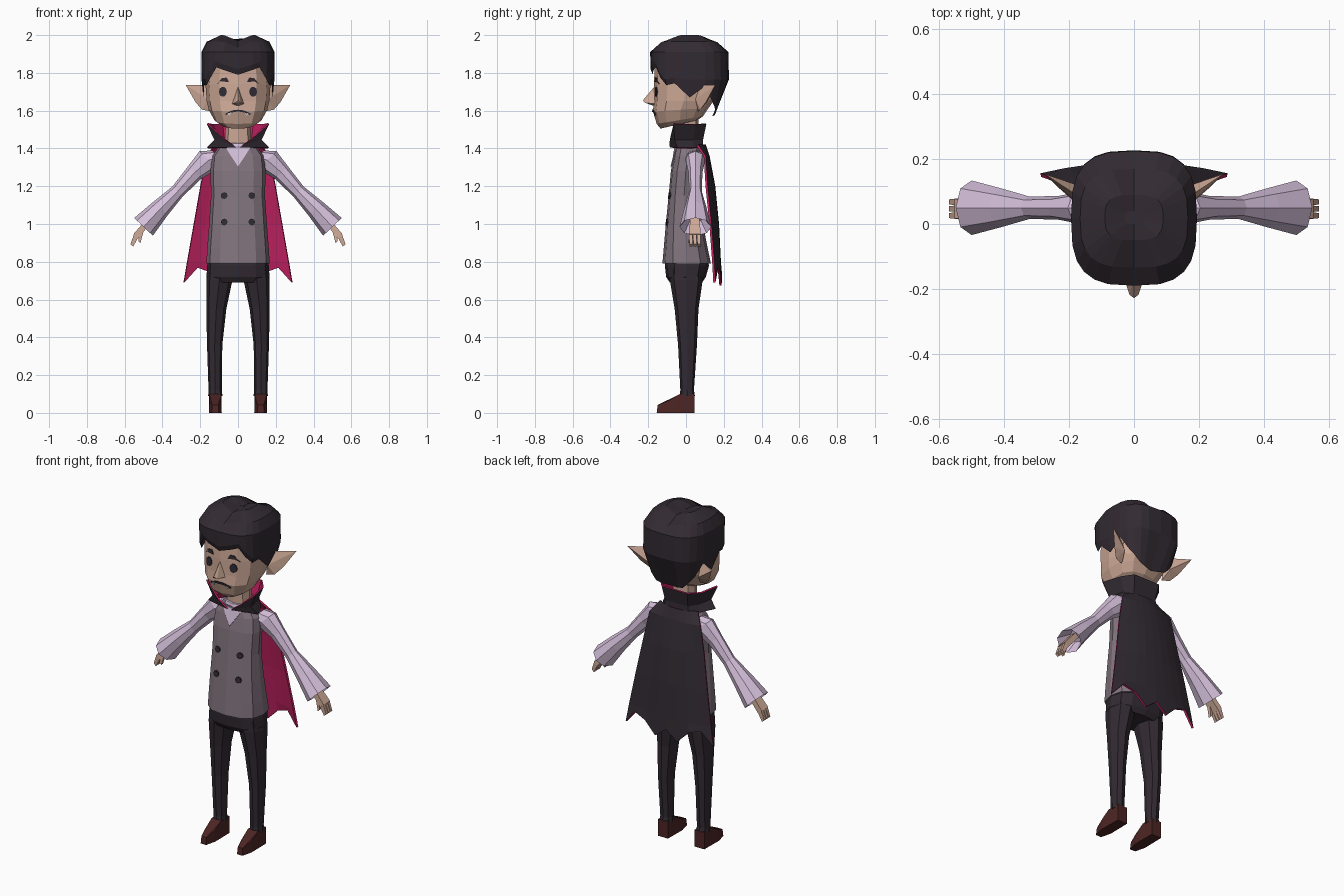
import bpy, bmesh, math
from mathutils import Vector
from mathutils.bvhtree import BVHTree

if "Cube" in bpy.data.objects:
    bpy.data.objects.remove(bpy.data.objects["Cube"])


def material(name, r, g, b):
    m = bpy.data.materials.new(name)
    m.diffuse_color = (r, g, b, 1)
    m.use_nodes = True
    m.node_tree.nodes["Principled BSDF"].inputs["Base Color"].default_value = m.diffuse_color
    return m


BLACK = material("charcoal cloth", 0.032, 0.024, 0.032)
CRIMSON = material("crimson lining", 0.52, 0.015, 0.115)
GREY = material("grey waistcoat", 0.225, 0.175, 0.21)
LILAC = material("lilac shirt", 0.66, 0.52, 0.70)
SKIN = material("skin", 0.62, 0.40, 0.31)
BROWN = material("brown leather", 0.075, 0.018, 0.018)
INK = material("dark button", 0.028, 0.024, 0.034)
WHITE = material("tooth white", 0.85, 0.82, 0.85)
trees = {}


def finish(name, bm, mats, mirror=False, recalc=True):
    if recalc:
        bmesh.ops.recalc_face_normals(bm, faces=bm.faces[:])
    trees[name] = BVHTree.FromBMesh(bm)
    me = bpy.data.meshes.new(name)
    bm.to_mesh(me)
    bm.free()
    ob = bpy.data.objects.new(name, me)
    bpy.context.collection.objects.link(ob)
    for m in mats:
        me.materials.append(m)
    if mirror:
        ob.modifiers.new("mirror", 'MIRROR').use_mirror_merge = False
    return ob


def spow(v, e):
    return math.copysign(abs(v) ** e, v)


def ring(z, rx, yf, yb, n=12, p=2.5, cx=0.0, tilt=0.0):
    """Horizontal rounded-box ring starting at the front; tilt raises the back."""
    pts = []
    for i in range(n):
        a = 2 * math.pi * i / n
        x = rx * spow(math.sin(a), 2 / p)
        t = (1 - spow(math.cos(a), 2 / p)) / 2
        pts.append((cx + x, yf + (yb - yf) * t, z + tilt * t))
    return pts


def loft(name, rings, mat, caps=(True, True), mirror=False):
    bm = bmesh.new()
    rows = [[bm.verts.new(p) for p in r] for r in rings]
    n = len(rows[0])
    for a, b in zip(rows, rows[1:]):
        for i in range(n):
            j = (i + 1) % n
            bm.faces.new((a[i], a[j], b[j], b[i]))
    if caps[0]:
        bm.faces.new(rows[0])
    if caps[1]:
        bm.faces.new(rows[-1])
    return finish(name, bm, [mat], mirror)


def hull(name, pts, mat, mirror=False):
    bm = bmesh.new()
    for p in pts:
        bm.verts.new(p)
    bmesh.ops.convex_hull(bm, input=bm.verts[:])
    bmesh.ops.dissolve_limit(bm, angle_limit=0.02, verts=bm.verts[:], edges=bm.edges[:])
    return finish(name, bm, [mat], mirror)


def plate(name, outline, target, mat, mirror=False, lift=0.006):
    """Thin detail projected from the front onto another part."""
    bm = bmesh.new()
    front, back = [], []
    for x, z in outline:
        y = trees[target].ray_cast(Vector((x, -1, z)), Vector((0, 1, 0)))[0].y
        front.append(bm.verts.new((x, y - lift, z)))
        back.append(bm.verts.new((x, y + 0.003, z)))
    bm.faces.new(front)
    for i in range(len(front)):
        j = (i + 1) % len(front)
        bm.faces.new((front[i], back[i], back[j], front[j]))
    return finish(name, bm, [mat], mirror)


def oval(cx, cz, rx, rz, n=10):
    return [(cx + rx * math.cos(2 * math.pi * i / n), cz + rz * math.sin(2 * math.pi * i / n)) for i in range(n)]


def lined_sheet(name, rows, thick):
    """Black cloth with crimson lining and rim; rows run downward, points run -x to +x."""
    bm = bmesh.new()
    g = [[bm.verts.new(p) for p in r] for r in rows]
    for a, b in zip(g, g[1:]):
        for i in range(len(a) - 1):
            bm.faces.new((a[i], a[i + 1], b[i + 1], b[i]))
    ob = finish(name, bm, [BLACK, CRIMSON], recalc=False)
    s = ob.modifiers.new("lining", 'SOLIDIFY')
    s.thickness, s.offset = thick, -1
    s.material_offset = s.material_offset_rim = 1
    return ob


# Shoes, legs and hips
hull("shoe", [(0.12 + s * w, y, z) for s in (-1, 1) for w, y, z in (
    (0.032, 0.045, 0), (0.032, 0.045, 0.10), (0.032, -0.032, 0.10), (0.034, -0.09, 0.0),
    (0.030, -0.09, 0.065), (0.018, -0.155, 0.0), (0.016, -0.15, 0.042))], BROWN, True)
loft("trouser_leg", [ring(z, (o - i) / 2, yf, yb, 8, 2.3, (o + i) / 2) for z, i, o, yf, yb in (
    (0.09, 0.082, 0.158, -0.033, 0.047), (0.12, 0.086, 0.156, -0.03, 0.042),
    (0.36, 0.083, 0.164, -0.042, 0.058), (0.55, 0.062, 0.168, -0.06, 0.066),
    (0.70, 0.030, 0.168, -0.085, 0.088), (0.76, 0.01, 0.160, -0.09, 0.09))], BLACK, mirror=True)
loft("hips", [ring(z, rx, yf, yb) for z, rx, yf, yb in (
    (0.69, 0.145, -0.085, 0.085), (0.72, 0.167, -0.105, 0.105),
    (0.78, 0.163, -0.112, 0.122), (0.82, 0.155, -0.105, 0.11))], BLACK)

# Waistcoat with shirt front and buttons
loft("waistcoat", [ring(z, rx, yf, yb) for z, rx, yf, yb in (
    (0.79, 0.168, -0.125, 0.132), (0.87, 0.163, -0.118, 0.115), (1.0, 0.153, -0.107, 0.09),
    (1.15, 0.143, -0.092, 0.072), (1.28, 0.146, -0.08, 0.078), (1.36, 0.138, -0.066, 0.088),
    (1.41, 0.10, -0.055, 0.088))], GREY)
plate("shirt_front", [(-0.065, 1.405), (0, 1.405), (0.065, 1.405), (0.034, 1.355), (0, 1.305), (-0.034, 1.355)],
      "waistcoat", LILAC)
for k, z in enumerate((1.15, 1.01)):
    plate(f"button_{k + 1}", oval(0.073, z, 0.018, 0.018, 8), "waistcoat", INK, True, 0.008)

# Sleeves: rings square to the arm direction, flaring to an open cuff
along = Vector((0.69, 0, -0.72)).normalized()
across = Vector((-along.z, 0, along.x))


def arm_ring(x, z, w, h, n=8):
    c = Vector((x, 0.05, z))
    return [c + across * w * math.cos(a) + Vector((0, h * math.sin(a), 0))
            for a in (2 * math.pi * i / n for i in range(n))]


loft("sleeve", [arm_ring(*s) for s in (
    (0.10, 1.355, 0.05, 0.052), (0.155, 1.338, 0.068, 0.052), (0.23, 1.272, 0.048, 0.037),
    (0.32, 1.172, 0.038, 0.034), (0.41, 1.082, 0.052, 0.06), (0.50, 0.985, 0.068, 0.084),
    (0.45, 1.035, 0.035, 0.04))], LILAC, mirror=True)

# Hands: palm, three fingers and thumb
def limb(name, p, q, w, h, w2, h2):
    hull(name, [Vector(c) + across * (s * a) + Vector((0, t * b, 0))
                for c, a, b in ((p, w, h), (q, w2, h2)) for s in (-1, 1) for t in (-1, 1)], SKIN, True)


limb("palm", (0.46, 0.047, 1.03), (0.542, 0.047, 0.935), 0.016, 0.024, 0.016, 0.031)
for k in range(3):
    y = 0.026 + 0.021 * k
    limb(f"finger_{k + 1}", (0.54, y, 0.937), (0.562, y, 0.887), 0.014, 0.0098, 0.010, 0.008)
limb("thumb", (0.51, 0.03, 0.965), (0.522, 0.022, 0.905), 0.012, 0.011, 0.008, 0.008)

# Neck and shirt collar
loft("neck", [ring(1.38, 0.07, -0.04, 0.065, 8), ring(1.57, 0.066, -0.045, 0.065, 8)], SKIN)
loft("shirt_collar", [ring(1.385, 0.085, -0.06, 0.075, 8, tilt=0.02), ring(1.425, 0.074, -0.05, 0.07, 8, tilt=0.03)],
     LILAC)

# Head, nose and ears
loft("head", [ring(z, rx, yf, yb, 12, 2.5, 0, t) for z, rx, yf, yb, t in (
    (1.505, 0.085, -0.135, 0.06, 0.045), (1.53, 0.125, -0.155, 0.09, 0.04),
    (1.595, 0.155, -0.175, 0.12, 0.02), (1.65, 0.166, -0.170, 0.145, 0),
    (1.74, 0.172, -0.170, 0.17, 0), (1.85, 0.165, -0.165, 0.17, 0))], SKIN)
hull("nose", [(0, -0.165, 1.73), (0.034, -0.155, 1.635), (-0.034, -0.155, 1.635), (0.014, -0.218, 1.642),
              (-0.014, -0.218, 1.642), (0, -0.228, 1.655), (0, -0.16, 1.622)], SKIN)
hull("ear", [(0.14, 0.065, 1.595), (0.158, 0.05, 1.66), (0.155, 0.075, 1.735), (0.277, 0.155, 1.736),
             (0.225, 0.105, 1.645), (0.19, 0.075, 1.605), (0.16, 0.115, 1.65)], SKIN, True)

# Face details
plate("eye", oval(0.08, 1.70, 0.021, 0.027), "head", INK, True)
plate("eyebrow", [(0.047, 1.752), (0.06, 1.775), (0.085, 1.773), (0.113, 1.74), (0.088, 1.754)], "head", BLACK, True)
xs = [-0.065 + 0.13 * i / 8 for i in range(9)]
arc = [(x, 1.605 - 4.5 * x * x) for x in xs]
plate("mouth", arc + [(x, z - 0.010) for x, z in reversed(arc)], "head", INK)
plate("fang", [(0.034, 1.592), (0.056, 1.585), (0.045, 1.572)], "head", WHITE, True)

# Hair: cap with jagged hairline and a shallow centre parting
N = 24
edge_z = [1.79, 1.815, 1.83, 1.775, 1.735, 1.745, 1.67, 1.73, 1.66, 1.62, 1.585, 1.575, 1.57]
low = []
for i, (x, y, _) in enumerate(ring(0, 0.193, -0.187, 0.227, N, 3)):
    k = min(i, N - i)
    s = 0.95 if k <= 7 else 0.95 - 0.075 * (k - 7)
    low.append((x * s, 0.02 + (y - 0.02) * s, edge_z[k]))
mid = [(x, y, max(z + 0.03, 1.765)) for (x, y, _), (_, _, z) in zip(ring(0, 0.193, -0.187, 0.227, N, 3), low)]


def parted(r):
    return [(x, y, z - 0.03 * max(0, 1 - abs(x) / 0.075)) for x, y, z in r]


loft("hair", [low, mid, ring(1.91, 0.194, -0.19, 0.225, N, 3), parted(ring(1.965, 0.166, -0.135, 0.17, N, 3)),
              parted(ring(2.0, 0.09, -0.05, 0.09, N, 3)), parted(ring(2.0, 0.03, 0.0, 0.04, N, 3))],
     BLACK, (False, True))

# Cape with ragged hem
M = 8
rows = []
for z, hw, ye, yc in ((1.42, 0.125, 0.065, 0.105), (1.36, 0.168, 0.105, 0.125), (1.2, 0.20, 0.115, 0.155),
                      (1.0, 0.235, 0.135, 0.175), (0.80, 0.27, 0.15, 0.185)):
    rows.append([(hw * u, yc + (ye - yc) * u * u, z) for u in (2 * i / M - 1 for i in range(M + 1))])
hem = [0.73, 0.675, 0.745, 0.77, 0.69]
rows.append([(x * 1.07, y + 0.006, hem[abs(i - M // 2)]) for i, (x, y, z) in enumerate(rows[-1])])
lined_sheet("cape", rows, 0.012)

# Standing cape collar with folded front points
top = [(0.075, -0.085, 1.45), (0.165, -0.065, 1.53), (0.135, 0.05, 1.525), (0.085, 0.108, 1.53)]
base = [(0.015, -0.085, 1.405), (0.165, -0.045, 1.405), (0.125, 0.04, 1.405), (0.08, 0.092, 1.41)]
waist = [(0.03, -0.088, 1.42), (0.125, -0.06, 1.445), (0.105, 0.04, 1.445), (0.075, 0.09, 1.445)]


def both(pts):
    return [(-x, y, z) for x, y, z in pts] + pts[::-1]


lined_sheet("cape_collar", [both(top), both(waist), both(base)], 0.009)
